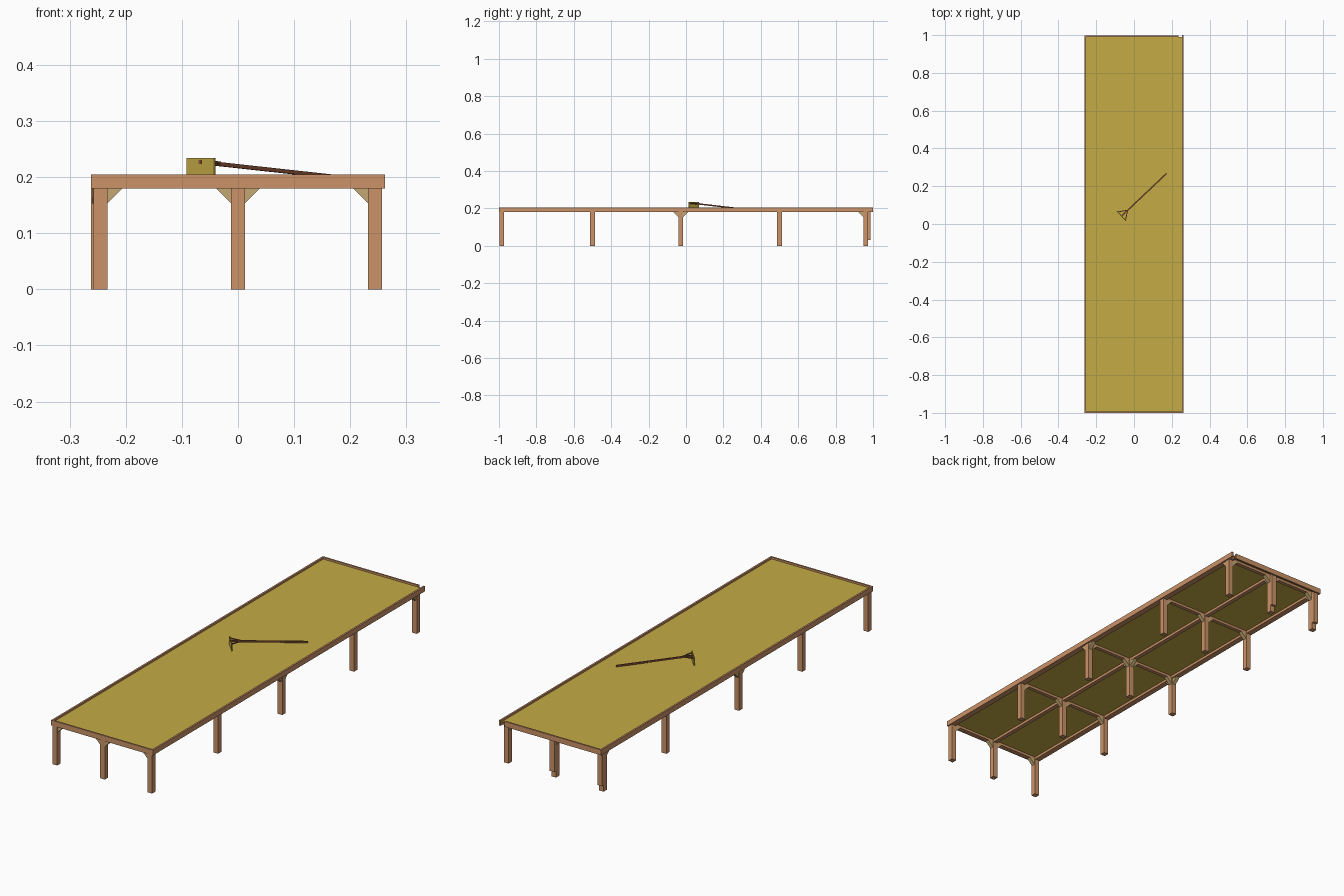
import bpy, math
from mathutils import Vector, Matrix

if "Cube" in bpy.data.objects:
    bpy.data.objects.remove(bpy.data.objects["Cube"])


def material(name, rgb):
    m = bpy.data.materials.new(name)
    m.diffuse_color = (*rgb, 1)
    m.use_nodes = True
    m.node_tree.nodes["Principled BSDF"].inputs["Base Color"].default_value = m.diffuse_color
    return m


WOOD = material("orange wood", (0.60, 0.29, 0.14))
STRAW = material("straw yellow", (0.56, 0.41, 0.06))
TAN = material("tan wood", (0.55, 0.39, 0.17))
BROWN = material("dark brown wood", (0.23, 0.08, 0.035))


def mesh(name, verts, faces, mat):
    me = bpy.data.meshes.new(name)
    me.from_pydata(verts, [], faces)
    me.materials.append(mat)
    ob = bpy.data.objects.new(name, me)
    bpy.context.collection.objects.link(ob)
    return ob


def box(name, x, y, z, mat):
    v = [(a, b, c) for a in x for b in y for c in z]
    f = [(0, 1, 3, 2), (4, 6, 7, 5), (0, 4, 5, 1), (2, 3, 7, 6), (0, 2, 6, 4), (1, 5, 7, 3)]
    return mesh(name, v, f, mat)


def brace(name, base, direction, half=0.009):
    """Triangular corner brace from a leg side up to the beam."""
    d = Vector(direction)
    s = Vector((-d.y, d.x, 0)) * half
    b = Vector(base)
    tri = [b + Vector((0, 0, 0.153)), b + d * 0.028 + Vector((0, 0, 0.181)), b + Vector((0, 0, 0.181))]
    v = [p - s for p in tri] + [p + s for p in tri]
    f = [(0, 1, 2), (5, 4, 3), (0, 3, 4, 1), (1, 4, 5, 2), (2, 5, 3, 0)]
    return mesh(name, v, f, TAN)


def bar(name, a, b, width, height, mat):
    """Rectangular stick between two points."""
    a, b = Vector(a), Vector(b)
    d = b - a
    ob = box(name, (0, d.length), (-width / 2, width / 2), (-height / 2, height / 2), mat)
    xa = d.normalized()
    ya = Vector((0, 0, 1)).cross(xa).normalized()
    rot = Matrix((xa, ya, xa.cross(ya))).transposed()
    ob.matrix_world = Matrix.Translation(a) @ rot.to_4x4()
    return ob


W, T, H = 0.262, 0.008, 0.0122     # half width, board thickness, half leg
LOW, TOP, BED = 0.18, 0.2045, 0.196
LEG_Y = [-0.985, -0.5, -0.028, 0.5, 0.961]
LEG_X = [-0.245, 0.0, 0.244]

# Outer boards; the back board stops short of the right corner
box("left_board", (-W, -W + T), (-1, 0.99), (LOW, TOP), WOOD)
box("right_board", (W - T, W), (-1, 1), (LOW, TOP), WOOD)
box("front_board", (-W + T, W - T), (-1, -1 + T), (LOW, TOP), WOOD)
box("back_board", (-W, 0.235), (0.99, 0.998), (LOW, TOP), WOOD)

# Drying bed
box("bed", (-W + T, W - T), (-1 + T, 0.99), (0.192, BED), STRAW)

# Under-frame beams
for x, n in zip(LEG_X, ("left", "middle", "right")):
    box(n + "_long_beam", (x - 0.01, x + 0.01), (-0.99, 0.985), (LOW, 0.192), WOOD)
for i, y in enumerate(LEG_Y):
    box(f"cross_beam_{i}", (-W + T, W - T), (y - 0.009, y + 0.009), (LOW + 0.0005, 0.192), WOOD)

# Legs and braces
for i, y in enumerate(LEG_Y):
    for j, x in enumerate(LEG_X):
        if j == 0 and i == 2:
            x -= 0.005
        box(f"leg_{i}_{j}", (x - H, x + H), (y - H, y + H), (0, LOW + 0.002), WOOD)
        if j > 0:
            brace(f"brace_left_{i}_{j}", (x - H, y, 0), (-1, 0, 0))
        if j < 2:
            brace(f"brace_right_{i}_{j}", (x + H, y, 0), (1, 0, 0))
        if i in (2, 4):
            brace(f"brace_front_{i}_{j}", (x, y - H, 0), (0, -1, 0))
        if i == 2:
            brace(f"brace_back_{i}_{j}", (x, y + H, 0), (0, 1, 0))
        # Facing plates on two of the back legs
        if i == 4 and j < 2:
            box(f"leg_plate_{j}", (x - H, x + H), (y + H, y + H + 0.012), (0.03, LOW + 0.002), WOOD)

# Rake lying on the bed
hub = Vector((-0.066, 0.042, 0.227))
tip = Vector((0.173, 0.268, 0.2005))
along = Vector((tip.x - hub.x, tip.y - hub.y, 0)).normalized()
side = Vector((along.y, -along.x, 0))
foot = Vector((hub.x, hub.y, 0.215))
bar("rake_handle", hub - along * 0.003, tip, 0.007, 0.007, BROWN)
bar("rake_head", foot - side * 0.036, foot + side * 0.036, 0.004, 0.038, STRAW)
for s, n in ((-1, "left"), (1, "right")):
    bar(f"rake_{n}_stay", hub + side * 0.03 * s, hub + along * 0.046 + Vector((0, 0, -0.002)), 0.004, 0.005, BROWN)
